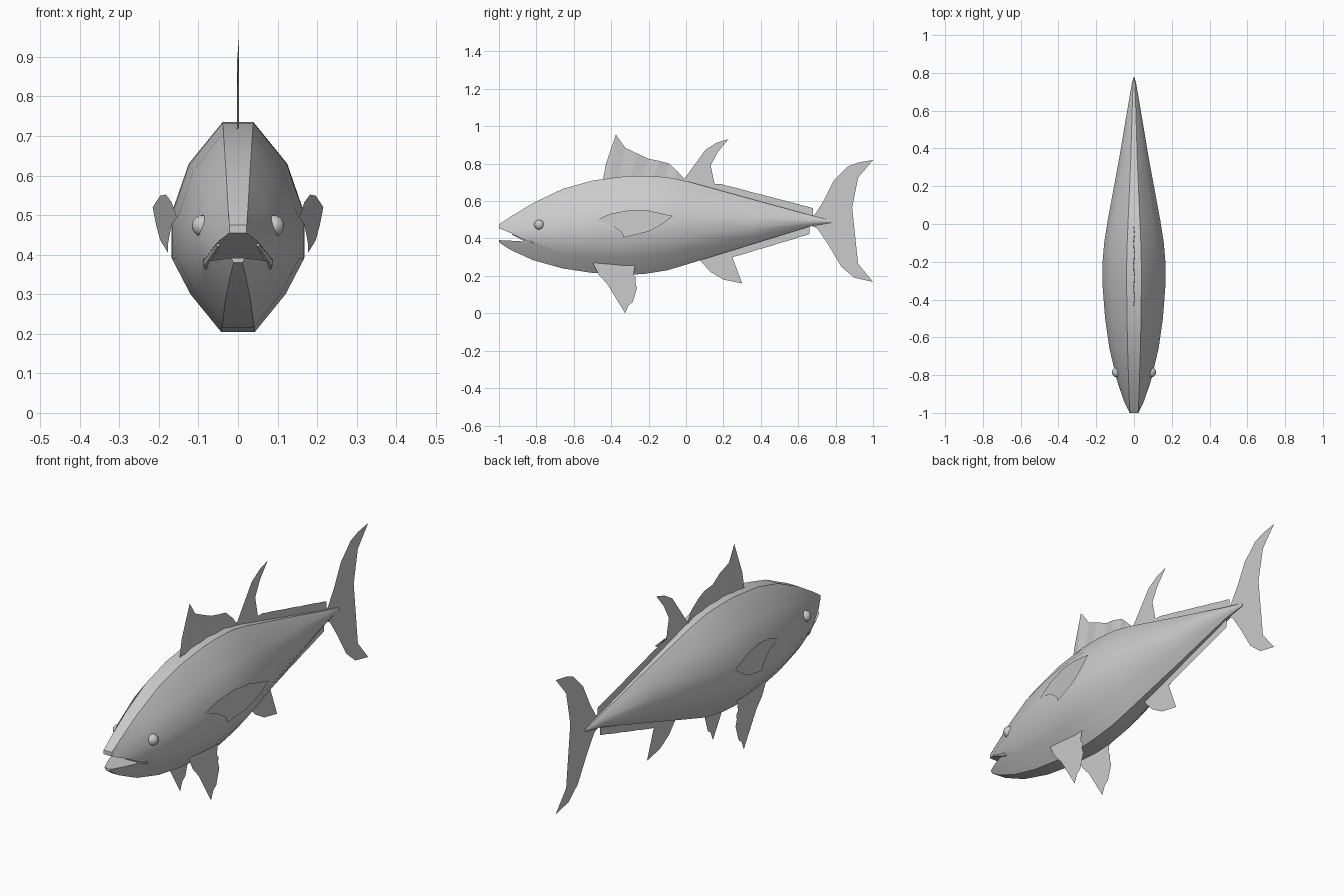
import bpy, bmesh

if "Cube" in bpy.data.objects:
    bpy.data.objects.remove(bpy.data.objects["Cube"])


def make_object(name, bm, smooth=False):
    mesh = bpy.data.meshes.new(name)
    bm.to_mesh(mesh)
    bm.free()
    ob = bpy.data.objects.new(name, mesh)
    bpy.context.collection.objects.link(ob)
    if smooth:
        shade(ob)
    return ob


def shade(ob):
    bpy.ops.object.select_all(action='DESELECT')
    ob.select_set(True)
    bpy.context.view_layer.objects.active = ob
    bpy.ops.object.shade_smooth_by_angle(angle=0.6)


def fin(name, outline, x=lambda y: 0.0):
    """Flat fin from a (y, z) outline; x may vary along y."""
    bm = bmesh.new()
    face = bm.faces.new([bm.verts.new((x(y), y, z)) for y, z in outline])
    bmesh.ops.triangulate(bm, faces=[face])
    return make_object(name, bm)


def loft(rings):
    bm = bmesh.new()
    loops = [[bm.verts.new(p) for p in ring] for ring in rings]
    n = len(loops[0])
    for a, b in zip(loops, loops[1:]):
        for i in range(n):
            bm.faces.new((a[i], a[(i + 1) % n], b[(i + 1) % n], b[i]))
    bm.faces.new(loops[0])
    bm.faces.new(loops[-1])
    bmesh.ops.recalc_face_normals(bm, faces=bm.faces)
    return bm


# Body: twelve-sided sections (y, top, bottom, half width, ridge half width)
sections = [
    (-1.0, .475, .380, .028, .022), (-.94, .515, .340, .052, .025),
    (-.82, .588, .285, .092, .029), (-.66, .665, .240, .130, .034),
    (-.50, .710, .216, .153, .037), (-.32, .733, .205, .167, .039),
    (-.22, .735, .211, .168, .039), (-.10, .728, .230, .158, .036),
    (.02, .702, .266, .139, .031), (.35, .611, .368, .078, .017),
    (.66, .526, .464, .026, .008), (.74, .506, .478, .012, .005),
    (.775, .497, .484, .004, .002)]


def section(y, top, bottom, w, ridge):
    shape = [(ridge, 1), (max(w * .74, ridge), .80), (w, .56),
             (w, .35), (w * .72, .18), (min(ridge * 1.1, w * .4), 0)]
    half = [(x, y, bottom + t * (top - bottom)) for x, t in shape]
    return half + [(-x, yy, z) for x, yy, z in reversed(half)]


body = make_object("body", loft([section(*s) for s in sections]))

# Open mouth cut out as a wedge
wedge = [(-1.05, .475), (-.82, .382), (-1.05, .394)]
cutter = make_object("mouth_cutter", loft([[(x, y, z) for y, z in wedge] for x in (-.3, .3)]))
cutter.hide_render = True
mod = body.modifiers.new("mouth", 'BOOLEAN')
mod.operation = 'DIFFERENCE'
mod.solver = 'EXACT'
mod.object = cutter
bpy.context.view_layer.objects.active = body
bpy.ops.object.modifier_apply(modifier="mouth")
bpy.data.objects.remove(cutter)
shade(body)

# First dorsal fin: pleated strip of spines
bm = bmesh.new()
spines = [(-.45, .68, -.428, .80), (-.41, .69, -.375, .955), (-.36, .70, -.325, .885),
          (-.30, .71, -.262, .855), (-.24, .71, -.20, .826), (-.18, .71, -.145, .815),
          (-.12, .71, -.09, .800), (-.07, .70, -.045, .758), (-.02, .69, -.005, .715)]
pairs = []
for i, (y0, z0, y1, z1) in enumerate(spines):
    x = .003 if i % 2 else -.003
    pairs.append((bm.verts.new((x, y0, z0)), bm.verts.new((x, y1, z1))))
for (a, b), (c, d) in zip(pairs, pairs[1:]):
    bm.faces.new((a, c, d, b))
make_object("front_dorsal_fin", bm)

# Second dorsal, anal and tail fins
fin("rear_dorsal_fin", [
    (-.03, .69), (-.005, .72), (.05, .80), (.105, .875), (.165, .912), (.228, .932),
    (.17, .862), (.132, .79), (.127, .735), (.155, .68), (.13, .65)])
fin("anal_fin", [
    (.06, .30), (.08, .278), (.13, .222), (.20, .18), (.30, .16), (.24, .197),
    (.212, .235), (.208, .27), (.235, .335)])
fin("tail_fin", [
    (.65, .50), (.69, .53), (.735, .60), (.79, .71), (.865, .785), (.92, .806), (1.0, .82),
    (.92, .725), (.855, .63), (.81, .53), (.805, .47), (.85, .375), (.92, .265), (1.0, .168),
    (.90, .19), (.83, .25), (.765, .36), (.705, .45), (.66, .475)])


# Saw-toothed rows of finlets
def finlets(name, y0, y1, z0, z1, height, count):
    step = (y1 - y0) / count
    base = lambda y: z0 + (z1 - z0) * (y - y0) / (y1 - y0)
    pts = []
    for i in range(count):
        a, b = y0 + i * step, y0 + (i + 1) * step
        pts += [(a, base(a) + height * .75), (b - step * .25, base(a) + height * .7),
                (b, base(a) + height * .55)]
    fin(name, pts + [(y1, base(y1) - height * .3), (y0, base(y0) - height * .3)])


finlets("upper_finlets", .14, .68, .664, .523, .038, 8)
finlets("lower_finlets", .20, .66, .324, .462, -.038, 8)

# Paired side parts
pectoral = [(-.49, .495), (-.40, .533), (-.30, .552), (-.20, .549), (-.07, .52),
            (-.13, .475), (-.20, .437), (-.335, .405), (-.34, .43), (-.40, .475)]
pelvic = [(-.50, .27), (-.465, .205), (-.42, .155), (-.325, 0), (-.308, .043), (-.285, .06),
          (-.29, .10), (-.262, .135), (-.275, .175), (-.268, .19), (-.29, .215), (-.27, .27)]
for side, s in (("right", 1), ("left", -1)):
    fin(side + "_pectoral_fin", pectoral, lambda y: s * (.178 + (y + .33) * .145))
    fin(side + "_pelvic_fin", pelvic, lambda y: s * .083)

    bpy.ops.mesh.primitive_uv_sphere_add(segments=16, ring_count=10, radius=.027,
                                         location=(s * .09, -.785, .473))
    eye = bpy.context.object
    eye.name = side + "_eye"
    shade(eye)

    # Lip plate hanging over the mouth corner
    lip = [(-.93, .425, .050, .006), (-.88, .402, .066, .010),
           (-.835, .383, .078, .015), (-.815, .370, .080, .009)]
    rings = [[(s * (x + dx * r * .7), y, z + dz * r) for dx, dz in
              ((1, 0), (.6, .8), (-.6, .8), (-1, 0), (-.6, -.8), (.6, -.8))]
             for y, z, x, r in lip]
    make_object(side + "_lip", loft(rings), smooth=True)
